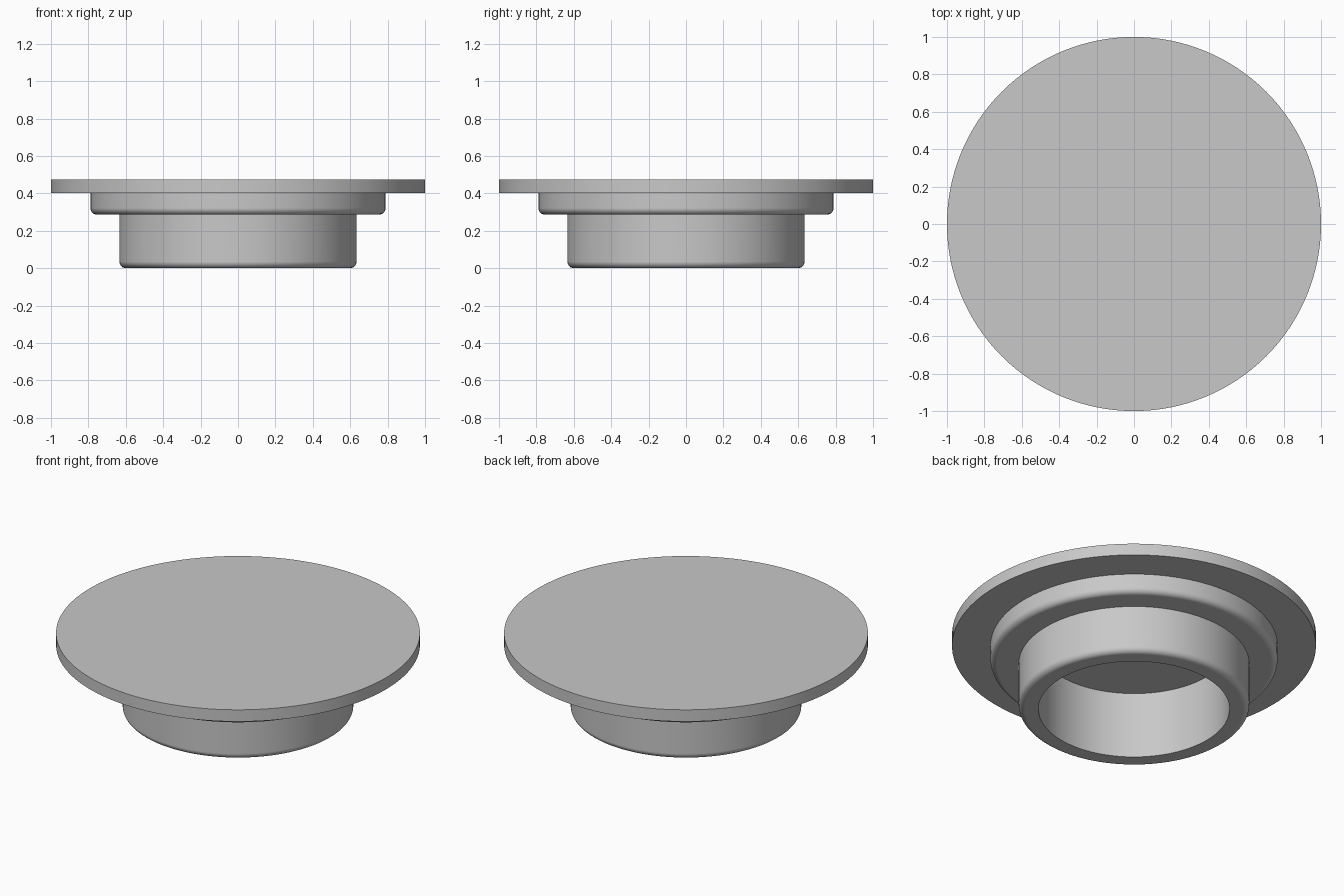
import bpy
import bmesh
import math
from mathutils import Vector

cube = bpy.data.objects.get("Cube")
if cube:
    bpy.data.objects.remove(cube, do_unlink=True)

SEGMENTS = 128
FILLET = 0.035

grey = bpy.data.materials.new("plain grey")
grey.use_nodes = True
colour = (0.58, 0.58, 0.58, 1)
grey.diffuse_color = colour
grey.node_tree.nodes["Principled BSDF"].inputs["Base Color"].default_value = colour


def fillet(radius, z, steps=8):
    """Rounded lower outer corner, from the underside up to the wall."""
    for i in range(steps + 1):
        a = math.pi / 2 * i / steps
        yield (radius - FILLET + FILLET * math.sin(a),
               z + FILLET - FILLET * math.cos(a))


def lathe(name, profile):
    """Turn a profile of (radius, height) pairs about the z axis."""
    bm = bmesh.new()
    verts = [bm.verts.new((r, 0, z)) for r, z in profile]
    edges = [bm.edges.new(pair) for pair in zip(verts, verts[1:])]
    bmesh.ops.spin(bm, geom=verts + edges, cent=Vector(), axis=Vector((0, 0, 1)),
                   angle=math.tau, steps=SEGMENTS)
    bmesh.ops.remove_doubles(bm, verts=bm.verts, dist=0.0001)
    bmesh.ops.recalc_face_normals(bm, faces=bm.faces)
    mesh = bpy.data.meshes.new(name)
    bm.to_mesh(mesh)
    bm.free()
    mesh.materials.append(grey)
    obj = bpy.data.objects.new(name, mesh)
    bpy.context.collection.objects.link(obj)
    bpy.ops.object.select_all(action="DESELECT")
    obj.select_set(True)
    bpy.context.view_layer.objects.active = obj
    bpy.ops.object.shade_smooth_by_angle(angle=math.radians(30))
    weighted = obj.modifiers.new("even shading", "WEIGHTED_NORMAL")
    weighted.keep_sharp = True
    return obj


# One solid: round socket, hollow collar, wider shoulder and flat top disc
socket = [(0, 0.402), (0.525, 0.402), (0.525, 0)]
collar = [*fillet(0.634, 0), (0.634, 0.286)]
shoulder = [*fillet(0.789, 0.286), (0.789, 0.402)]
disc = [(1, 0.402), (1, 0.473), (0, 0.473)]
lathe("stepped_cap", socket + collar + shoulder + disc)
